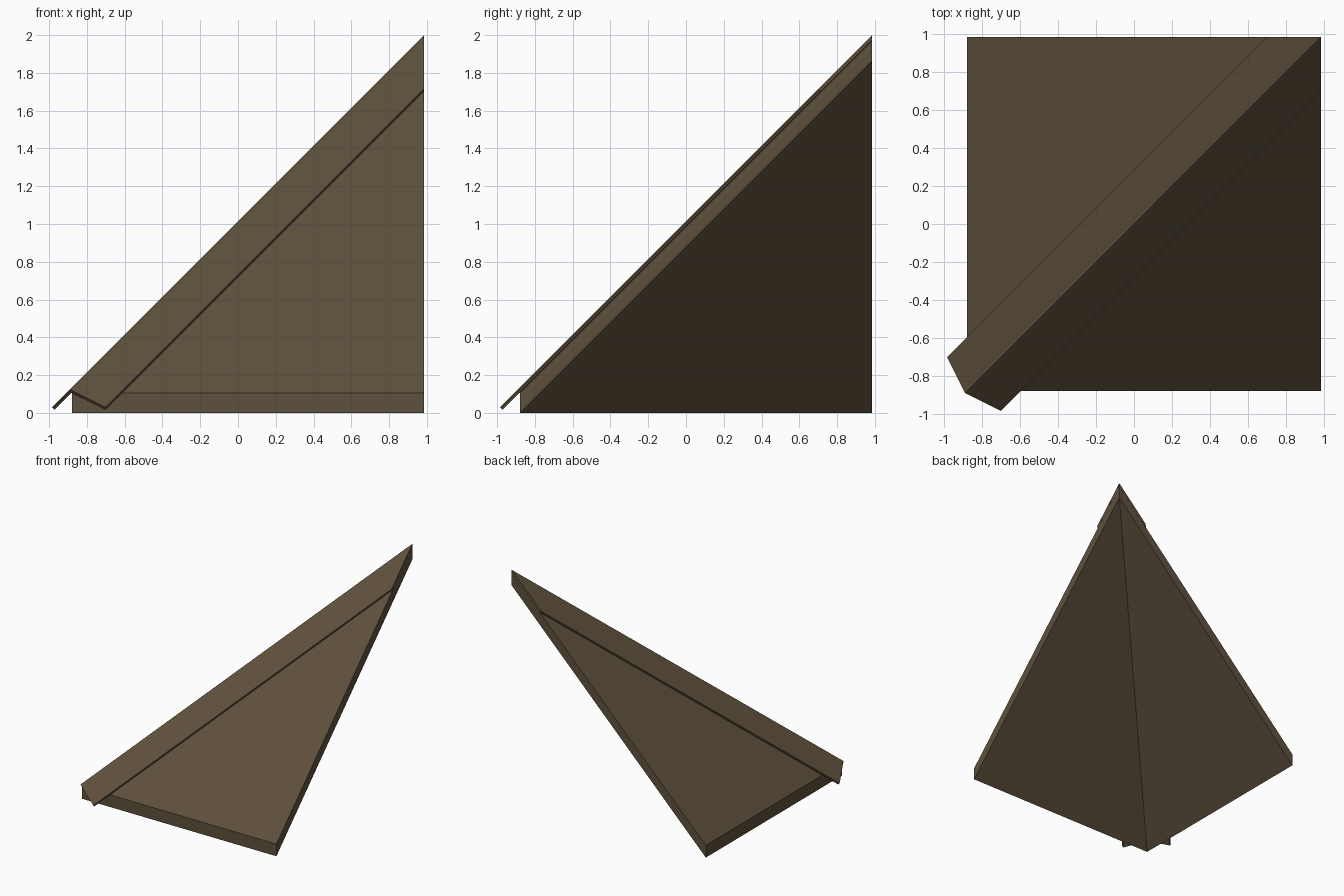
import bpy, bmesh

if "Cube" in bpy.data.objects:
    bpy.data.objects.remove(bpy.data.objects["Cube"])

brown = bpy.data.materials.new("dark brown")
brown.diffuse_color = (0.112, 0.080, 0.046, 1)
brown.use_nodes = True
brown.node_tree.nodes["Principled BSDF"].inputs["Base Color"].default_value = brown.diffuse_color

E, P = -0.88, 0.985          # eave position, back/right cut position
T = 0.014                    # horizontal and vertical share of cap thickness (45 degrees)


def make(name, verts, faces):
    bm = bmesh.new()
    vs = [bm.verts.new(v) for v in verts]
    for f in faces:
        bm.faces.new([vs[i] for i in f])
    bmesh.ops.recalc_face_normals(bm, faces=bm.faces)
    me = bpy.data.meshes.new(name)
    bm.to_mesh(me)
    bm.free()
    me.materials.append(brown)
    ob = bpy.data.objects.new(name, me)
    bpy.context.collection.objects.link(ob)
    return ob


# Roof slab: two 45 degree slopes meeting on the diagonal, open underneath
corners = [(E, E), (P, E), (P, P), (E, P)]
verts = [(x, y, min(x, y) + h) for h in (0.88, 0.986) for x, y in corners]
faces = [(0, 1, 2), (0, 2, 3), (4, 5, 6), (4, 6, 7)]
faces += [(i, (i + 1) % 4, (i + 1) % 4 + 4, i + 4) for i in range(4)]
make("hip_roof_slab", verts, faces)

# Hip cap: bent strip over the diagonal, lower end cut square to the ridge
W = 0.284                    # plan offset of the wing edge
TOP, BOT = 1.015, 0.987      # heights of cap top and underside above the slope
tip = (-P + W, -P, -P + TOP)
cut = sum(tip)               # lower end plane x + y + z = cut


def ring(low):
    """Wing edge, ridge, mirrored wing edge at the upper or lower end; top then underside."""
    edge = tip if low else (P, P - W, P - W + TOP)
    under = (edge[0], edge[1] + T, edge[2] - T)
    out = []
    for wing, h in ((edge, TOP), (under, BOT)):
        s = (cut - h) / 3 if low else P
        out += [wing, (s, s, s + h), (wing[1], wing[0], wing[2])]
    return out


faces = []
loop = [0, 1, 2, 5, 4, 3]    # outline of the bent cross-section
for a, b in zip(loop, loop[1:] + loop[:1]):
    faces.append((a, b, b + 6, a + 6))
for k in (0, 6):             # end faces, one quad per wing
    faces += [(k, k + 1, k + 4, k + 3), (k + 1, k + 2, k + 5, k + 4)]
make("hip_ridge_cap", ring(True) + ring(False), faces)
